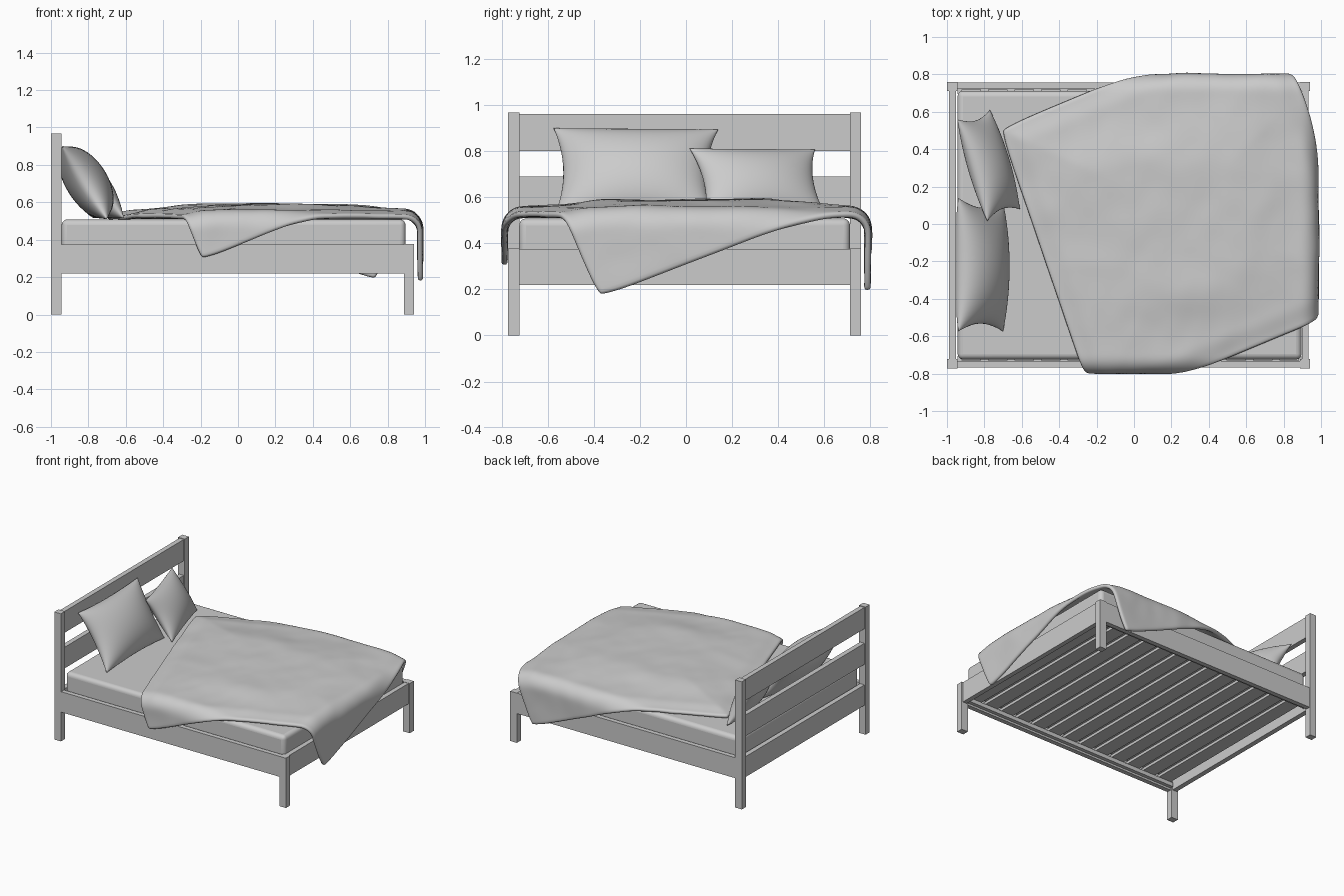
import bpy, bmesh, math
from mathutils import Vector, noise

if "Cube" in bpy.data.objects:
    bpy.data.objects.remove(bpy.data.objects["Cube"])

CY = -0.006  # bed frame centre line


def finish(bm, name, smooth=False):
    mesh = bpy.data.meshes.new(name)
    bmesh.ops.recalc_face_normals(bm, faces=bm.faces)
    bm.to_mesh(mesh)
    bm.free()
    ob = bpy.data.objects.new(name, mesh)
    bpy.context.collection.objects.link(ob)
    if smooth:
        for p in mesh.polygons:
            p.use_smooth = True
    return ob


def box(name, x, y, z):
    bm = bmesh.new()
    bmesh.ops.create_cube(bm, size=1)
    for v in bm.verts:
        for i, (a, b) in enumerate((x, (y[0] + CY, y[1] + CY), z)):
            v.co[i] = (a + b) / 2 + v.co[i] * (b - a)
    return finish(bm, name)


# Posts, side rails and slat ledges, both sides
for side, s in (("front", -1), ("back", 1)):
    def span(a, b):
        return tuple(sorted((s * a, s * b)))
    box(side + "_head_post", (-1, -0.945), span(0.717, 0.766), (0, 0.967))
    box(side + "_foot_post", (0.887, 0.942), span(0.717, 0.766), (0, 0.377))
    box(side + "_side_rail", (-0.945, 0.887), span(0.727, 0.762), (0.22, 0.375))
    box(side + "_slat_ledge", (-0.945, 0.895), span(0.70, 0.727), (0.235, 0.265))

# Headboard planks and foot rail
for name, z in (("top", (0.80, 0.962)), ("middle", (0.53, 0.69)), ("lower", (0.22, 0.375))):
    box("headboard_%s_plank" % name, (-0.99, -0.953), (-0.717, 0.717), z)
box("foot_rail", (0.897, 0.932), (-0.717, 0.717), (0.22, 0.375))

# Slats
N = 13
for i in range(N):
    cx = -0.87 + i * (1.70 / (N - 1))
    box("slat_%d" % (i + 1), (cx - 0.053, cx + 0.053), (-0.725, 0.725), (0.265, 0.285))

# Mattress
mattress = box("mattress", (-0.943, 0.896), (-0.718, 0.718), (0.285, 0.508))
bev = mattress.modifiers.new("round", 'BEVEL')
bev.width, bev.segments = 0.03, 5


# Pillow spanned by four corners, with pinched sides and pointed corners
def pillow(name, tl, tr, br, bl, front, back, n=28):
    tl, tr, br, bl = map(Vector, (tl, tr, br, bl))
    normal = (tl - bl).cross(tr - tl).normalized()
    if normal.x < 0:
        normal.negate()
    bm = bmesh.new()
    for thick in (front, -back):
        rows = []
        for i in range(n + 1):
            t = -math.cos(math.pi * i / n)
            row = []
            for j in range(n + 1):
                s = -math.cos(math.pi * j / n)
                a = 0.5 + 0.5 * s * (1 - 0.12 * (1 - t * t))
                b = 0.5 + 0.5 * t * (1 - 0.06 * (1 - s * s))
                h = max(0, (1 - s * s) * (1 - t * t)) ** 0.5
                p = bl.lerp(br, a).lerp(tl.lerp(tr, a), b) + normal * thick * h
                p.x = max(p.x, -0.95)      # pressed flat on the headboard
                p.z = max(p.z, 0.506)      # and on the mattress
                row.append(bm.verts.new(p))
            rows.append(row)
        for i in range(n):
            for j in range(n):
                bm.faces.new((rows[i][j], rows[i][j + 1], rows[i + 1][j + 1], rows[i + 1][j]))
    bmesh.ops.remove_doubles(bm, verts=bm.verts, dist=0.0004)
    return finish(bm, name, True)


pillow("large_pillow", (-0.94, -0.575, 0.90), (-0.94, 0.14, 0.895),
       (-0.70, 0.12, 0.51), (-0.70, -0.575, 0.51), 0.125, 0.10)
pillow("small_pillow", (-0.785, 0.015, 0.812), (-0.945, 0.56, 0.808),
       (-0.77, 0.61, 0.515), (-0.61, 0.08, 0.515), 0.09, 0.085)


# Duvet: a rotated flat sheet folded down over the bed edges
def smooth01(t):
    t = min(1, max(0, t))
    return t * t * (3 - 2 * t)


A, B, C, D = (Vector(p) for p in ((-0.72, 0.51), (-0.20, -1.01), (1.32, -0.38), (0.74, 1.12)))
R, XE, YE, N = 0.09, 0.895, 0.71, 64


def drape(a, b):
    f = A.lerp(B, a).lerp(D.lerp(C, a), b)
    # round the sheet corners a little
    ca, cb = abs(2 * a - 1), abs(2 * b - 1)
    f = f.lerp((A + B + C + D) / 4, 0.018 * (ca * cb) ** 12)
    q = Vector((min(f.x, XE), min(YE, max(-YE, f.y))))
    d = (f - q).length
    out = (f - q).normalized() if d > 1e-6 else Vector((0, 0))
    # puffy middle, thinner towards hems and bed edges
    hem = 1.55 * min(a, 1 - a, b, 1 - b)
    inner = min(XE - q.x, YE - abs(q.y))
    z = 0.534 + 0.018 * smooth01(hem / 0.12) + 0.036 * smooth01(hem / 0.45) * (0.3 + 0.7 * smooth01(inner / 0.4))
    ang = min(d / R, math.pi / 2)
    drop = max(0, d - R * math.pi / 2)
    o = R * math.sin(ang)
    p = Vector((q.x + out.x * o, q.y + out.y * o, z - R * (1 - math.cos(ang)) - drop))
    # soft wrinkles along the local normal
    n = Vector((out.x * math.sin(ang), out.y * math.sin(ang), math.cos(ang)))
    w = 0.008 * noise.noise(Vector((f.x * 3, f.y * 4, 0.3))) + 0.003 * noise.noise(Vector((f.x * 9, f.y * 7, 2)))
    return p + n * (w + 0.003)


bm = bmesh.new()
grid = [[bm.verts.new(drape(i / N, j / N)) for j in range(N + 1)] for i in range(N + 1)]
for i in range(N):
    for j in range(N):
        bm.faces.new((grid[i][j], grid[i + 1][j], grid[i + 1][j + 1], grid[i][j + 1]))
bm.normal_update()
if sum(f.normal.z for f in bm.faces) < 0:
    bmesh.ops.reverse_faces(bm, faces=bm.faces)
mesh = bpy.data.meshes.new("duvet")
bm.to_mesh(mesh)
bm.free()
duvet = bpy.data.objects.new("duvet", mesh)
bpy.context.collection.objects.link(duvet)
for p in mesh.polygons:
    p.use_smooth = True
sol = duvet.modifiers.new("thickness", 'SOLIDIFY')
sol.thickness, sol.offset = 0.028, -1
sub = duvet.modifiers.new("soft", 'SUBSURF')
sub.levels = sub.render_levels = 1

# Smooth the mattress edges
bpy.ops.object.select_all(action='DESELECT')
mattress.select_set(True)
bpy.context.view_layer.objects.active = mattress
bpy.ops.object.shade_smooth_by_angle()
